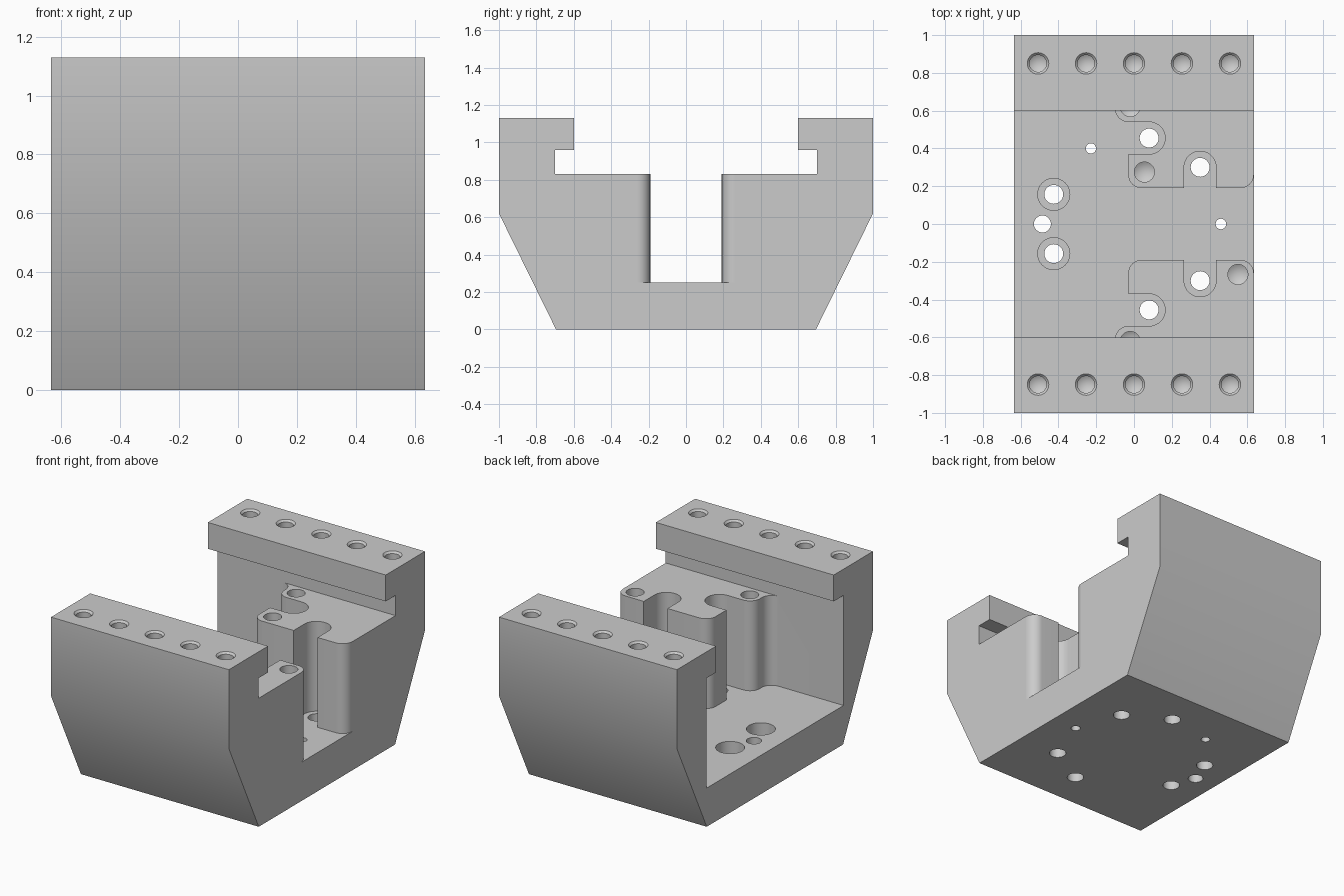
import bpy, bmesh
from math import sin, cos, pi, radians

if "Cube" in bpy.data.objects:
    bpy.data.objects.remove(bpy.data.objects["Cube"])

HALF_X, FLOOR, SHELF, TOP = 0.635, 0.25, 0.83, 1.13


def finish(name, bm):
    bmesh.ops.recalc_face_normals(bm, faces=bm.faces)
    me = bpy.data.meshes.new(name)
    bm.to_mesh(me)
    bm.free()
    ob = bpy.data.objects.new(name, me)
    bpy.context.collection.objects.link(ob)
    return ob


def prism(name, points, offset):
    bm = bmesh.new()
    face = bm.faces.new([bm.verts.new(p) for p in points])
    new = bmesh.ops.extrude_face_region(bm, geom=[face])["geom"]
    bmesh.ops.translate(bm, vec=offset, verts=[v for v in new if isinstance(v, bmesh.types.BMVert)])
    return finish(name, bm)


def arc(cx, cy, r, a0, a1, n=12):
    angles = [radians(a0 + (a1 - a0) * i / n) for i in range(n + 1)]
    return [(cx + r * cos(a), cy + r * sin(a)) for a in angles]


def add_hole(bm, x, y, profile, n=32):
    """Revolve (radius, z) pairs into a closed drill shape, top to bottom."""
    rings = []
    for r, z in profile:
        rings.append([bm.verts.new((x + r * cos(2 * pi * i / n), y + r * sin(2 * pi * i / n), z))
                      for i in range(n)] if r else [bm.verts.new((x, y, z))])
    bm.faces.new(rings[0])
    if len(rings[-1]) > 1:
        bm.faces.new(rings[-1])
    for a, b in zip(rings, rings[1:]):
        for i in range(n):
            j = (i + 1) % n
            bm.faces.new((a[i], a[j], b[0]) if len(b) == 1 else (a[i], a[j], b[j], b[i]))


def cut(target, cutter):
    cutter.hide_render = True
    mod = target.modifiers.new("cut", 'BOOLEAN')
    mod.operation, mod.solver, mod.object = 'DIFFERENCE', 'EXACT', cutter
    bpy.context.view_layer.objects.active = target
    bpy.ops.object.modifier_apply(modifier=mod.name)
    bpy.data.objects.remove(cutter)


# Block with sloped flanks and an undercut slide channel
half = [(0.695, 0), (1, 0.62), (1, TOP), (0.6, TOP), (0.6, 0.96), (0.7, 0.96), (0.7, SHELF)]
profile = half + [(-y, z) for y, z in reversed(half)]
block = prism("slide_block", [(-HALF_X, y, z) for y, z in profile], (2 * HALF_X, 0, 0))

# Pocket down to the floor, leaving two slotted pads
edge = [(-0.75, 0.7)]
edge += arc(-0.17, 0.63, 0.07, 90, 0)            # fillet into side wall
edge += arc(-0.03, 0.61, 0.07, 180, 270)         # rounded pad corner
edge += arc(0.08, 0.455, 0.085, 90, -90, 20)     # side slot
edge += [(-0.03, 0.37)] + arc(0.04, 0.26, 0.07, 180, 270)
edge += [(0.265, 0.19)] + arc(0.35, 0.3, 0.085, 180, 0, 20) + [(0.435, 0.19)]   # inner slot
edge += arc(0.565, 0.26, 0.069, 270, 360) + [(0.75, 0.26)]
outline = edge + [(x, -y) for x, y in reversed(edge)]
cut(block, prism("pocket_cutter", [(x, y, FLOOR) for x, y in outline], (0, 0, 0.65)))

# Drilled holes
bm = bmesh.new()
for s in (1, -1):
    for i in range(-2, 3):                       # countersunk rail holes
        add_hole(bm, i * 0.254, s * 0.85,
                 [(0.067, TOP + 0.01), (0.045, TOP - 0.012), (0.045, 0.78), (0, 0.753)])
    for x, y in ((0.08, 0.455), (0.35, 0.3)):    # bolt holes in the slots
        add_hole(bm, x, s * y, [(0.05, 0.4), (0.05, -0.1)])
    add_hole(bm, -0.425, s * 0.157,              # counterbored floor holes
             [(0.085, 0.4), (0.085, 0.13), (0.05, 0.13), (0.05, -0.1)])
for x, y, r in ((-0.485, 0, 0.045), (0.46, 0, 0.028), (-0.228, 0.4, 0.027)):
    add_hole(bm, x, y, [(r, 0.4), (r, -0.1)])
for x, y in ((0.055, 0.275), (0.55, -0.267), (-0.02, 0.622), (-0.02, -0.622)):   # blind pad holes
    add_hole(bm, x, y, [(0.053, 0.9), (0.053, 0.5), (0, 0.468)])
cut(block, finish("drill_cutter", bm))

bpy.ops.object.select_all(action='DESELECT')
block.select_set(True)
bpy.context.view_layer.objects.active = block
bpy.ops.object.shade_smooth_by_angle(angle=radians(30))
